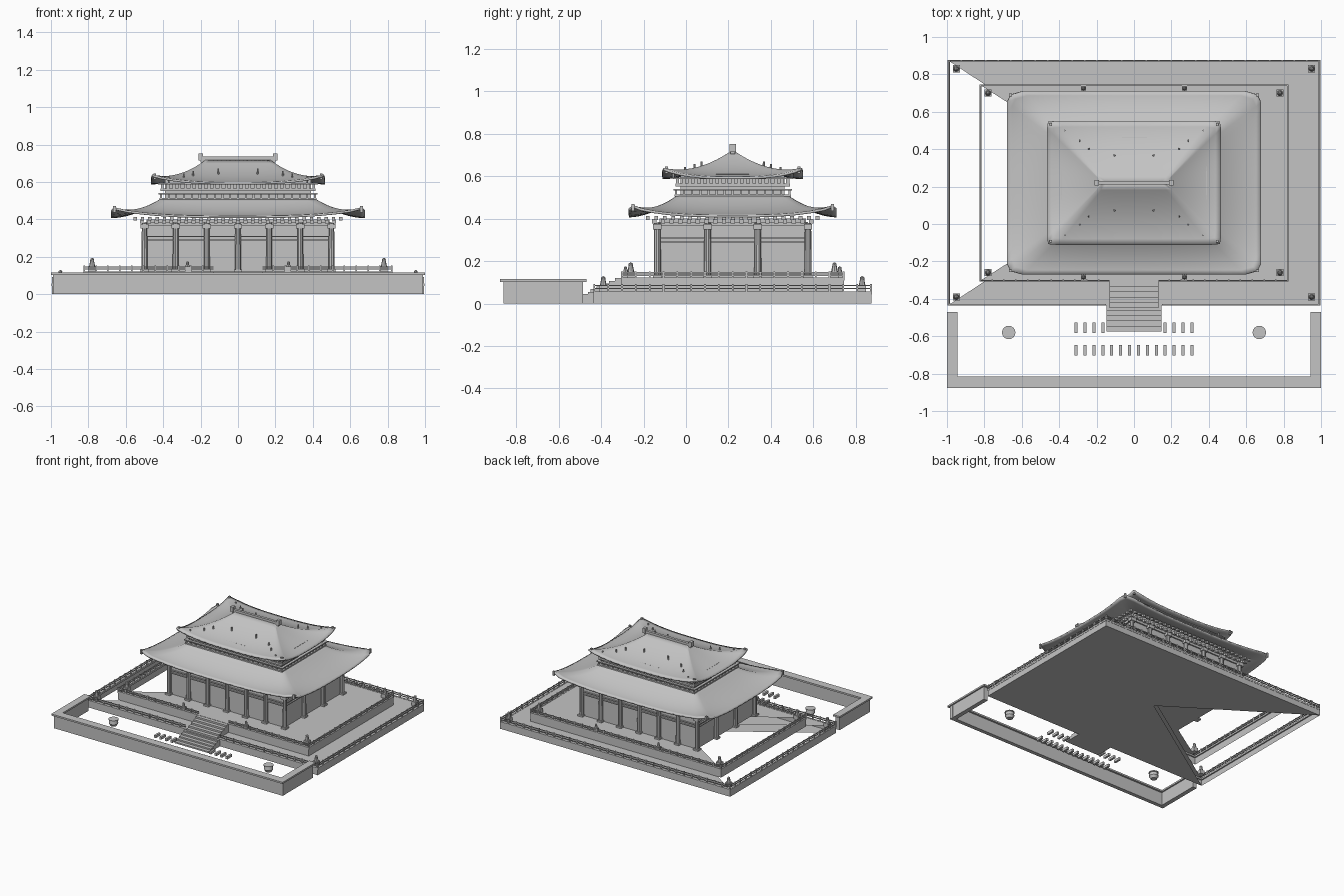
import bpy, bmesh, math
from mathutils import Matrix, Vector

cube = bpy.data.objects.get("Cube")
if cube:
    bpy.data.objects.remove(cube, do_unlink=True)

stone = bpy.data.materials.new("plain grey")
stone.use_nodes = True
GREY = (0.55, 0.55, 0.55, 1)
stone.diffuse_color = GREY
stone.node_tree.nodes["Principled BSDF"].inputs["Base Color"].default_value = GREY

CY = 0.22  # hall centre on the depth axis


def finish(name, bm, smooth=False):
    bmesh.ops.recalc_face_normals(bm, faces=bm.faces[:])
    mesh = bpy.data.meshes.new(name)
    bm.to_mesh(mesh)
    bm.free()
    mesh.materials.append(stone)
    obj = bpy.data.objects.new(name, mesh)
    bpy.context.collection.objects.link(obj)
    if smooth:
        bpy.ops.object.select_all(action='DESELECT')
        obj.select_set(True)
        bpy.context.view_layer.objects.active = obj
        bpy.ops.object.shade_smooth_by_angle(angle=math.radians(40))
    return obj


def box(bm, x0, x1, y0, y1, z0, z1):
    size = Matrix.Diagonal((x1 - x0, y1 - y0, z1 - z0, 1))
    mid = Matrix.Translation(((x0 + x1) / 2, (y0 + y1) / 2, (z0 + z1) / 2))
    bmesh.ops.create_cube(bm, size=1, matrix=mid @ size)


def block(bm, x, y, z0, z1, w, d):
    box(bm, x - w / 2, x + w / 2, y - d / 2, y + d / 2, z0, z1)


def post(bm, x, y, z0, z1, r0, r1, sides=8):
    bmesh.ops.create_cone(bm, cap_ends=True, segments=sides, radius1=r0, radius2=r1,
                          depth=z1 - z0, matrix=Matrix.Translation((x, y, (z0 + z1) / 2)))


def spread(a, b, n):
    return [a + (b - a) * i / n for i in range(n + 1)]


def perimeter(hx, hy, nx, ny):
    """Evenly spaced points round a rectangle centred on the hall."""
    pts = [(x, CY + s * hy) for s in (-1, 1) for x in spread(-hx, hx, nx)]
    return pts + [(s * hx, CY + y) for s in (-1, 1) for y in spread(-hy, hy, ny)[1:-1]]


def frame(bm, hx, hy, z0, z1, t):
    """Four bars round a rectangle."""
    for s in (-1, 1):
        block(bm, 0, CY + s * hy, z0, z1, 2 * hx + t, t)
        block(bm, s * hx, CY, z0, z1, t, 2 * hy - t)


# Terraces: banded slabs whose floor is open in the quarter on the -x side
def terrace(name, hx, hy, z0, z1, levels):
    bm = bmesh.new()
    corners = [(-1, -1), (1, -1), (1, 1), (-1, 1)]
    rings = {z: [bm.verts.new((a * hx, CY + b * hy, z)) for a, b in corners] for z in (z0, z1)}
    for i in range(4):
        j = (i + 1) % 4
        bm.faces.new((rings[z0][i], rings[z0][j], rings[z1][j], rings[z1][i]))
    for z in levels:
        hub = bm.verts.new((0, CY, z))
        for i in range(3):
            bm.faces.new((rings[z][i], rings[z][i + 1], hub))
    finish(name, bm)
    lip = bmesh.new()
    frame(lip, hx - 0.004, hy - 0.004, z1 - 0.012, z1 + 0.002, 0.012)
    finish(name + "_lip", lip)


terrace("lower_terrace", 0.994, 0.655, 0, 0.055, (0, 0.055))
terrace("upper_terrace", 0.825, 0.525, 0.055, 0.12, (0.12,))


# Railings with a gap for the stairs
def railing(name, hx, hy, z, top, gap, nx, ny):
    bm = bmesh.new()
    for x, y in perimeter(hx, hy, nx, ny):
        if y > CY - hy + 0.001 or abs(x) > gap:
            block(bm, x, y, z, top + 0.004, 0.008, 0.008)
    for h in (top - 0.003, (z + top) / 2):
        block(bm, 0, CY + hy, h - 0.003, h + 0.003, 2 * hx, 0.006)
        for s in (-1, 1):
            block(bm, s * hx, CY, h - 0.003, h + 0.003, 0.006, 2 * hy)
            block(bm, s * (hx + gap) / 2, CY - hy, h - 0.003, h + 0.003, hx - gap, 0.006)
    finish(name, bm)


railing("lower_railing", 0.99, 0.652, 0.055, 0.088, 0.15, 30, 20)
railing("upper_railing", 0.822, 0.522, 0.12, 0.148, 0.13, 26, 16)

# Guardian statues on pedestals
bm = bmesh.new()
spots = [(0.95, 0.61, 0.055, 1), (0.78, 0.48, 0.12, 1), (0.27, 0.505, 0.12, 0.75)]
for x, y, z, k in spots:
    for sx in (-1, 1):
        for sy in (-1, 1):
            px, py = sx * x, CY + sy * y
            block(bm, px, py, z, z + 0.03 * k, 0.038 * k, 0.038 * k)
            post(bm, px, py, z + 0.03 * k, z + 0.06 * k, 0.016 * k, 0.01 * k)
            bmesh.ops.create_icosphere(bm, subdivisions=1, radius=0.012 * k,
                                       matrix=Matrix.Translation((px, py, z + 0.063 * k)))
finish("guardian_statues", bm)


# Stairs
def stairs(name, half, y_front, y_back, z0, z1, n):
    bm = bmesh.new()
    for i in range(n):
        y = y_front + (y_back - y_front) * i / n
        box(bm, -half, half, y, y_back, z0 + (z1 - z0) * i / n, z0 + (z1 - z0) * (i + 1) / n)
    finish(name, bm)


stairs("lower_stairs", 0.148, -0.575, -0.435, 0, 0.055, 5)
stairs("upper_stairs", 0.132, -0.45, -0.305, 0.055, 0.12, 5)

# Forecourt wall with cap
bm = bmesh.new()
box(bm, -0.99, 0.99, -0.86, -0.83, 0, 0.104)
box(bm, -1, 1, -0.877, -0.815, 0.102, 0.115)
for s in (-1, 1):
    block(bm, s * 0.972, -0.66, 0, 0.104, 0.034, 0.35)
    block(bm, s * 0.972, -0.645, 0.102, 0.115, 0.056, 0.35)
finish("forecourt_wall", bm)

# Marker stones and bronze-style urns
bm = bmesh.new()
for x in spread(-0.31, 0.31, 13):
    block(bm, x, -0.675, 0, 0.02, 0.016, 0.056)
    if abs(x) > 0.15:
        block(bm, x, -0.555, 0, 0.02, 0.016, 0.056)
finish("marker_stones", bm)
bm = bmesh.new()
for s in (-1, 1):
    post(bm, s * 0.67, -0.58, 0, 0.02, 0.022, 0.034, 16)
    post(bm, s * 0.67, -0.58, 0.02, 0.045, 0.034, 0.03, 16)
    post(bm, s * 0.67, -0.58, 0.045, 0.052, 0.036, 0.036, 16)
finish("urns", bm, True)

# Hall body
bm = bmesh.new()
box(bm, -0.49, 0.49, CY - 0.345, CY + 0.345, 0.12, 0.40)
finish("hall_walls", bm)
bm = bmesh.new()
for x, y in perimeter(0.5, 0.355, 6, 3):
    block(bm, x, y, 0.12, 0.132, 0.042, 0.042)
    post(bm, x, y, 0.13, 0.38, 0.017, 0.015, 10)
    block(bm, x, y, 0.35, 0.375, 0.045, 0.04)
finish("columns", bm)
bm = bmesh.new()
for z0, z1 in ((0.285, 0.292), (0.305, 0.312), (0.365, 0.385)):
    frame(bm, 0.492, 0.347, z0, z1, 0.016)
finish("wall_beams", bm)


# Bracket rows under the eaves
def brackets(name, hx, hy, z0, z1, w, nx, ny):
    bm = bmesh.new()
    for x, y in perimeter(hx, hy, nx, ny):
        block(bm, x, y, z0, z1, w, w)
    finish(name, bm)


brackets("lower_brackets", 0.515, 0.37, 0.378, 0.398, 0.02, 26, 18)
brackets("lower_outer_brackets", 0.55, 0.40, 0.394, 0.412, 0.018, 28, 20)
brackets("upper_brackets", 0.405, 0.26, 0.566, 0.588, 0.016, 26, 18)

# Upper storey with balcony bands
bm = bmesh.new()
box(bm, -0.39, 0.39, CY - 0.245, CY + 0.245, 0.42, 0.61)
for z0, z1, h in ((0.505, 0.515, 0.015), (0.532, 0.54, 0.02), (0.552, 0.566, 0.01), (0.586, 0.594, 0.022)):
    frame(bm, 0.395 + h, 0.25 + h, z0, z1, 0.02)
for x, y in perimeter(0.412, 0.267, 20, 14):
    block(bm, x, y, 0.51, 0.538, 0.009, 0.009)
finish("upper_storey", bm)


# Curved hipped roofs with upswept corners
def surface(top, eave, z_top, drop, lift, x, y, t):
    c = max(0, min(abs(x), abs(y)))
    return z_top - drop * (1 - (1 - t) ** 1.8) + lift * t ** 2 * c ** 3


def roof(name, top, eave, z_top, drop, lift, chamfer, thick):
    bm = bmesh.new()
    n, m = 16, 10
    loop = [(u, -1) for u in spread(-1, 1, n)[:-1]] + [(1, u) for u in spread(-1, 1, n)[:-1]]
    loop += [(-x, -y) for x, y in loop]
    rings = []
    for t in spread(0, 1, m):
        hx, hy = (a + (b - a) * t for a, b in zip(top, eave))
        ring = []
        for u, v in loop:
            x, y = u * hx, v * hy
            over = max(0, abs(x) + abs(y) - (hx + hy - chamfer * t)) / 2
            x -= math.copysign(over, x)
            y -= math.copysign(over, y)
            z = surface(top, eave, z_top, drop, lift, u, v, t)
            ring.append(bm.verts.new((x, CY + y, z)))
        rings.append(ring)
    for a, b in zip(rings, rings[1:]):
        for i in range(len(a)):
            j = (i + 1) % len(a)
            bm.faces.new((a[i], b[i], b[j], a[j]))
    obj = finish(name, bm, True)
    mod = obj.modifiers.new("thickness", 'SOLIDIFY')
    mod.thickness = thick
    mod.offset = -1
    # Corner finials
    tips = bmesh.new()
    for sx in (-1, 1):
        for sy in (-1, 1):
            block(tips, sx * (eave[0] - 0.02), CY + sy * (eave[1] - 0.02),
                  z_top - drop + lift - 0.028, z_top - drop + lift + 0.006, 0.014, 0.014)
    finish(name + "_tips", tips)


roof("lower_roof", (0.405, 0.255), (0.68, 0.49), 0.515, 0.097, 0.046, 0.04, 0.012)
roof("upper_roof", (0.17, 0.006), (0.465, 0.332), 0.72, 0.122, 0.042, 0.012, 0.012)

# Ridge bar with end ornaments
bm = bmesh.new()
block(bm, 0, CY, 0.705, 0.735, 0.40, 0.02)
for s in (-1, 1):
    block(bm, s * 0.2, CY, 0.715, 0.752, 0.024, 0.03)
finish("ridge", bm)

# Small roof figures
bm = bmesh.new()
for x, d in ((0.37, 0.28), (0.29, 0.225), (0.24, 0.18), (0.105, 0.147)):
    t = d / 0.332
    z = 0.72 - 0.122 * (1 - (1 - t) ** 1.8)
    for sx in (-1, 1):
        for sy in (-1, 1):
            post(bm, sx * x, CY + sy * d, z - 0.01, z + 0.03, 0.006, 0.005, 6)
finish("roof_figures", bm)
